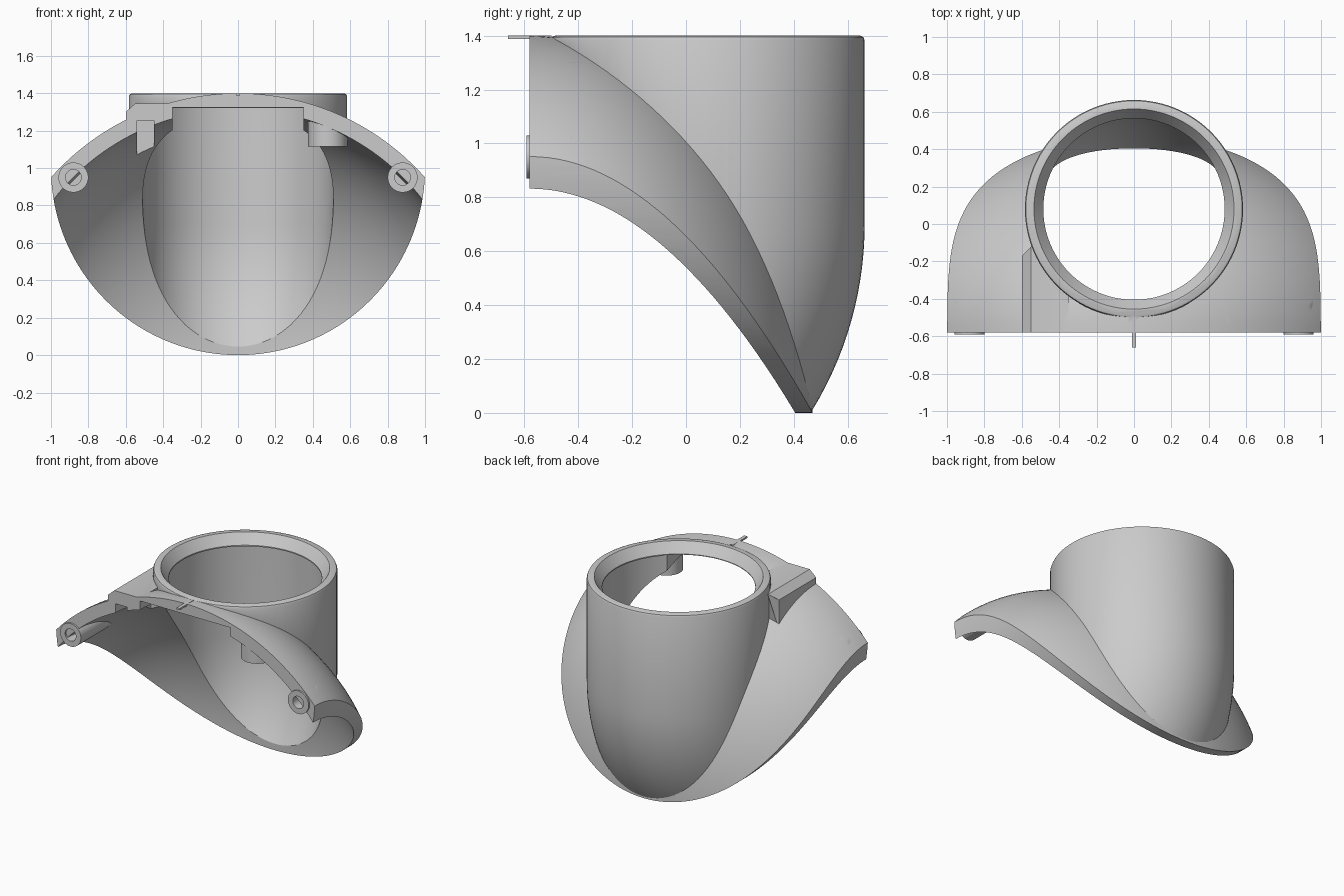
import bpy, bmesh, math
from mathutils import Vector

if "Cube" in bpy.data.objects:
    bpy.data.objects.remove(bpy.data.objects["Cube"])

FRONT = -0.58      # flat front plane
TUBE_Y = 0.08      # tube axis
BEND_Y, BEND_Z = -0.66, 0.7   # axis the lower tube bends around

grey = bpy.data.materials.new("plain_grey")
grey.use_nodes = True
grey.diffuse_color = (0.6, 0.6, 0.6, 1)
grey.node_tree.nodes["Principled BSDF"].inputs["Base Color"].default_value = (0.6, 0.6, 0.6, 1)


def loft(name, rings):
    """Closed solid from a list of equally long point rings."""
    bm = bmesh.new()
    rows = [[bm.verts.new(p) for p in ring] for ring in rings]
    n = len(rows[0])
    for a, b in zip(rows, rows[1:]):
        for i in range(n):
            bm.faces.new((a[i], a[(i + 1) % n], b[(i + 1) % n], b[i]))
    bm.faces.new(rows[0])
    bm.faces.new(rows[-1])
    bmesh.ops.recalc_face_normals(bm, faces=bm.faces)
    mesh = bpy.data.meshes.new(name)
    bm.to_mesh(mesh)
    bm.free()
    mesh.materials.append(grey)
    ob = bpy.data.objects.new(name, mesh)
    bpy.context.collection.objects.link(ob)
    return ob


def circle(n):
    return [(math.cos(2 * math.pi * i / n), math.sin(2 * math.pi * i / n)) for i in range(n)]


def prism_y(name, outline, y0, y1):
    return loft(name, [[(x, y, z) for x, z in outline] for y in (y0, y1)])


def box(name, x0, x1, y0, y1, z0, z1):
    return prism_y(name, [(x0, z0), (x1, z0), (x1, z1), (x0, z1)], y0, y1)


def rod_y(name, x, z, r, y0, y1, n=48):
    return prism_y(name, [(x + r * c, z + r * s) for c, s in circle(n)], y0, y1)


def dome(name, arc_r, steps=64):
    """Arc spun around the x axis, flattened in y."""
    rings = []
    for i in range(steps + 1):
        x = -1.1 + 2.2 * i / steps
        r = 0.064 + math.sqrt(arc_r ** 2 - x * x)
        rings.append([(x, FRONT + 0.75 * r * c, r * s) for c, s in circle(128)])
    return loft(name, rings)


def tube(name, r, top_rings, end_angle, steps=20):
    """Vertical pipe whose lower part bends forwards; top_rings are (radius, z)."""
    rings = [[(q * c, TUBE_Y + q * s, z) for c, s in circle(96)] for q, z in top_rings]
    for i in range(steps + 1):
        a = math.radians(end_angle) * i / steps
        ring = []
        for c, s in circle(96):
            d = TUBE_Y - BEND_Y + r * s
            ring.append((r * c, BEND_Y + d * math.cos(a), BEND_Z - d * math.sin(a)))
        rings.append(ring)
    return loft(name, rings)


def combine(target, *steps):
    """Apply booleans in order, then drop the cutters that were made for it."""
    for op, tool in steps:
        mod = target.modifiers.new(op, 'BOOLEAN')
        mod.operation = op
        mod.solver = 'EXACT'
        mod.object = tool
        bpy.context.view_layer.update()
        graph = bpy.context.evaluated_depsgraph_get()
        mesh = bpy.data.meshes.new_from_object(target.evaluated_get(graph))
        target.modifiers.clear()
        target.data = mesh
        if tool is not outer:
            bpy.data.objects.remove(tool)
    return target


def finish(ob):
    ob.data.polygons.foreach_set("use_smooth", [True] * len(ob.data.polygons))
    ob.data.set_sharp_from_angle(angle=math.radians(30))


# Curved shell with its upright collar and the side housing
outer = dome("outer_form", 1.336)
body = dome("shell_and_collar", 1.336)
housing_outline = [(-0.6, 1.05), (-0.6, 1.3), (-0.55, 1.345), (-0.35, 1.345), (-0.35, 1.05)]
housing = prism_y("housing", housing_outline, FRONT, -0.17)
for v in housing.data.vertices:      # slanted back end
    if v.co.y > -0.3 and v.co.x > -0.58:
        v.co.y = -0.12

collar = tube("collar", 0.583, [(0.566, 1.4), (0.578, 1.395), (0.583, 1.383)], 45)
bore = tube("bore", 0.51, [(0.535, 1.41), (0.535, 1.4), (0.485, 1.33), (0.485, 1.322), (0.51, 1.322)], 50)
combine(body,
        ('UNION', collar),
        ('UNION', housing),
        ('INTERSECT', rod_y("rim_cutter", 0, 1, 1, FRONT, 1, 160)),
        ('DIFFERENCE', dome("cavity", 1.25)),
        ('DIFFERENCE', bore),
        ('DIFFERENCE', box("front_notch", -0.35, 0.35, -0.7, 0.0, 1.1, 1.325)),
        ('DIFFERENCE', box("housing_recess", -0.54, -0.45, -0.7, -0.19, 0.9, 1.255)))
finish(body)

# Screw bosses on both front corners
for side, name in ((1, "left_boss"), (-1, "right_boss")):
    boss = rod_y(name, side * 0.88, 0.95, 0.08, -0.592, -0.2)
    combine(boss, ('INTERSECT', outer),
            ('DIFFERENCE', rod_y("screw_hole", side * 0.88, 0.95, 0.042, -0.7, -0.45)))
    finish(boss)

# Round post under the shell
post = loft("post", [[(0.48 + 0.105 * c, -0.47 + 0.105 * s, z) for c, s in circle(48)]
                     for z in (1.115, 1.3)])
combine(post, ('INTERSECT', outer))
finish(post)

# Small pin at the front centre
pin = box("front_pin", -0.012, 0.012, -0.66, -0.5, 1.388, 1.4)

bpy.data.objects.remove(outer)
